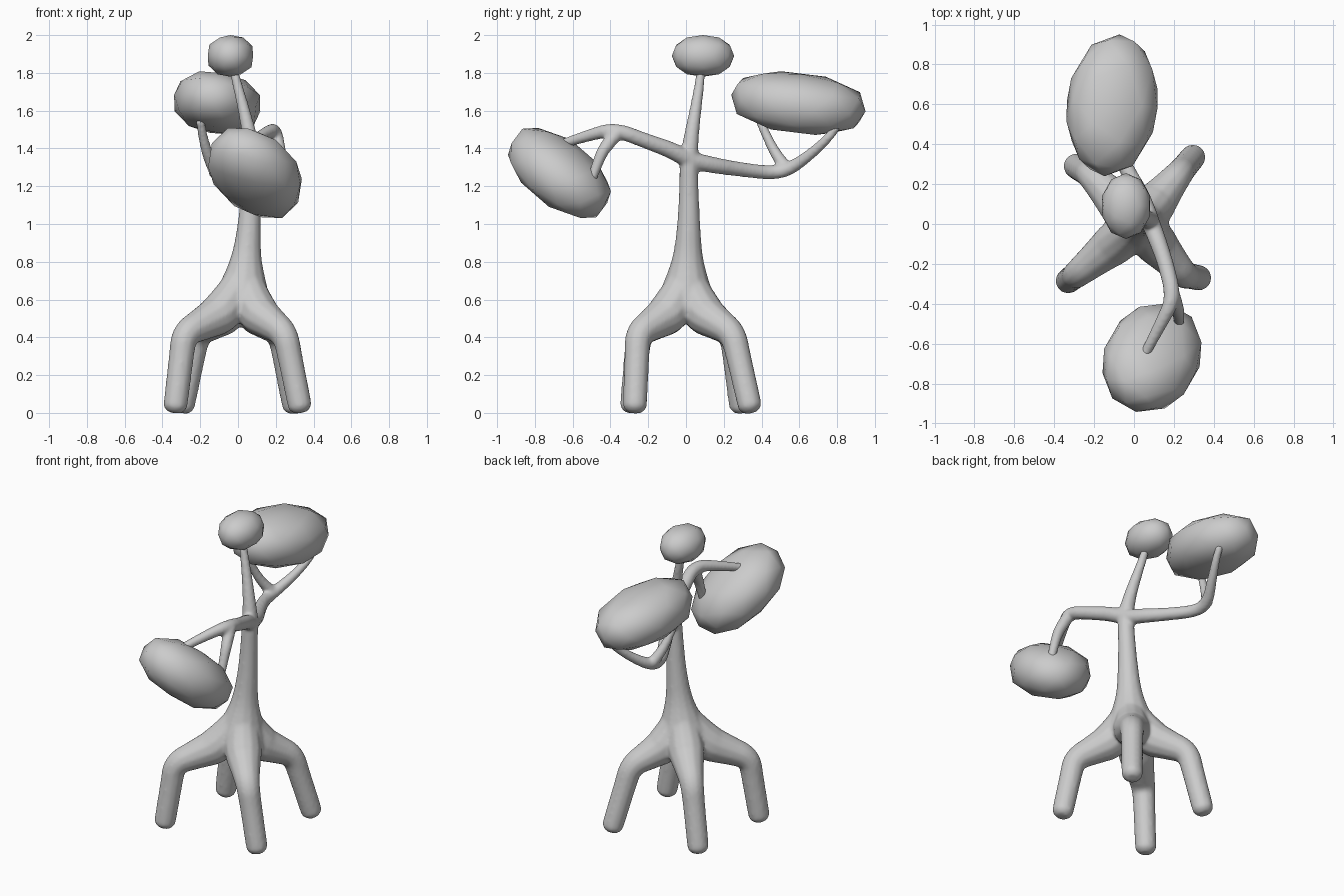
import bpy, bmesh
from math import radians
from mathutils import Vector

if "Cube" in bpy.data.objects:
    bpy.data.objects.remove(bpy.data.objects["Cube"])


def add_limb(curve, points, order=3):
    """Tapered limb through (x, y, z, radius) control points."""
    s = curve.splines.new('NURBS')
    s.points.add(len(points) - 1)
    for p, (x, y, z, r) in zip(s.points, points):
        p.co = (x, y, z, 1)
        p.radius = r + 0.003
    s.order_u = order
    s.use_endpoint_u = True
    s.resolution_u = 8


def foliage(name, center, radii, tilt, power):
    """Low-poly ball, slightly boxy, scaled to exact radii and tilted."""
    bm = bmesh.new()
    bmesh.ops.create_icosphere(bm, subdivisions=2, radius=1)
    for v in bm.verts:
        flat = v.co.xy.length
        v.co /= (flat ** power + abs(v.co.z) ** power) ** (1 / power)
    for i in range(3):
        m = max(abs(v.co[i]) for v in bm.verts)
        for v in bm.verts:
            v.co[i] *= radii[i] / m
    for f in bm.faces:
        f.smooth = True
    me = bpy.data.meshes.new(name)
    bm.to_mesh(me)
    bm.free()
    ob = bpy.data.objects.new(name, me)
    ob.location = center
    ob.rotation_euler = [radians(a) for a in tilt]
    bpy.context.collection.objects.link(ob)


cu = bpy.data.curves.new("limbs", 'CURVE')
cu.dimensions = '3D'
cu.bevel_depth = 1.0
cu.bevel_resolution = 4
cu.use_fill_caps = True

# Trunk up to the top tuft
add_limb(cu, [(.02, 0, .475, .08), (.02, 0, .49, .14), (.02, 0, .58, .16),
              (.033, .005, .7, .115),
              (.045, .01, .83, .074), (.06, .015, 1.0, .058), (.07, .015, 1.2, .048),
              (.08, .015, 1.35, .047), (.06, .03, 1.48, .036),
              (.025, .055, 1.63, .028), (-.02, .08, 1.8, .021), (-.035, .085, 1.88, .02)])

# Four splayed roots flowing out of the trunk: knee and foot positions
base = Vector((.02, 0, .585))
roots = [((-.285, -.25, .42), (-.33, -.285, .05)),
         ((.25, -.255, .42), (.325, -.27, .05)),
         ((.225, .25, .42), (.295, .335, .05)),
         ((-.215, .245, .42), (-.29, .29, .05))]
for knee, foot in roots:
    k, f = Vector(knee), Vector(foot)
    end = f + (f - k).normalized() * .05
    hip = base.lerp(k, .3)
    add_limb(cu, [(.043, .01, .86, .055), (.035, .005, .74, .075), (*hip, .115),
                  (*base.lerp(k, .65), .088), (*k, .068), (*k.lerp(f, .35), .063),
                  (*f, .062), (*f.lerp(end, .6), .058), (*end, .03)])

# Front branch and its side twig
add_limb(cu, [(.08, .015, 1.34, .045), (.11, -.06, 1.385, .043), (.16, -.2, 1.435, .038),
              (.2, -.37, 1.5, .038), (.14, -.49, 1.48, .03), (.04, -.68, 1.415, .022)])
add_limb(cu, [(.195, -.36, 1.485, .036), (.22, -.43, 1.41, .032),
              (.225, -.47, 1.32, .026), (.225, -.5, 1.23, .023)])

# Rear branch and its side twig
add_limb(cu, [(.08, .015, 1.34, .045), (.05, .12, 1.315, .042), (-.04, .28, 1.29, .036),
              (-.12, .44, 1.27, .035), (-.12, .54, 1.285, .034),
              (-.06, .65, 1.36, .027), (0, .77, 1.47, .021), (.0, .8, 1.52, .02)])
add_limb(cu, [(-.125, .53, 1.295, .034), (-.16, .48, 1.36, .028),
              (-.19, .42, 1.48, .022), (-.2, .39, 1.55, .021)])

# Fuse all limbs into one smooth skin
tmp = bpy.data.objects.new("limbs_path", cu)
bpy.context.collection.objects.link(tmp)
deps = bpy.context.evaluated_depsgraph_get()
me = bpy.data.meshes.new_from_object(tmp.evaluated_get(deps))
bpy.data.objects.remove(tmp)
trunk = bpy.data.objects.new("trunk_and_branches", me)
bpy.context.collection.objects.link(trunk)
rm = trunk.modifiers.new("fuse", 'REMESH')
rm.mode = 'VOXEL'
rm.voxel_size = 0.01
rm.use_smooth_shade = True
sm = trunk.modifiers.new("soften", 'SMOOTH')
sm.factor = 0.5
sm.iterations = 9

# Foliage pads
foliage("top_foliage", (-.04, .09, 1.89), (.12, .165, .11), (0, 0, 0), 2.3)
foliage("front_foliage", (.09, -.67, 1.27), (.23, .325, .16), (-37, 0, -30), 2.5)
foliage("rear_foliage", (-.11, .595, 1.64), (.22, .36, .155), (-7, 8, -7), 2.7)
